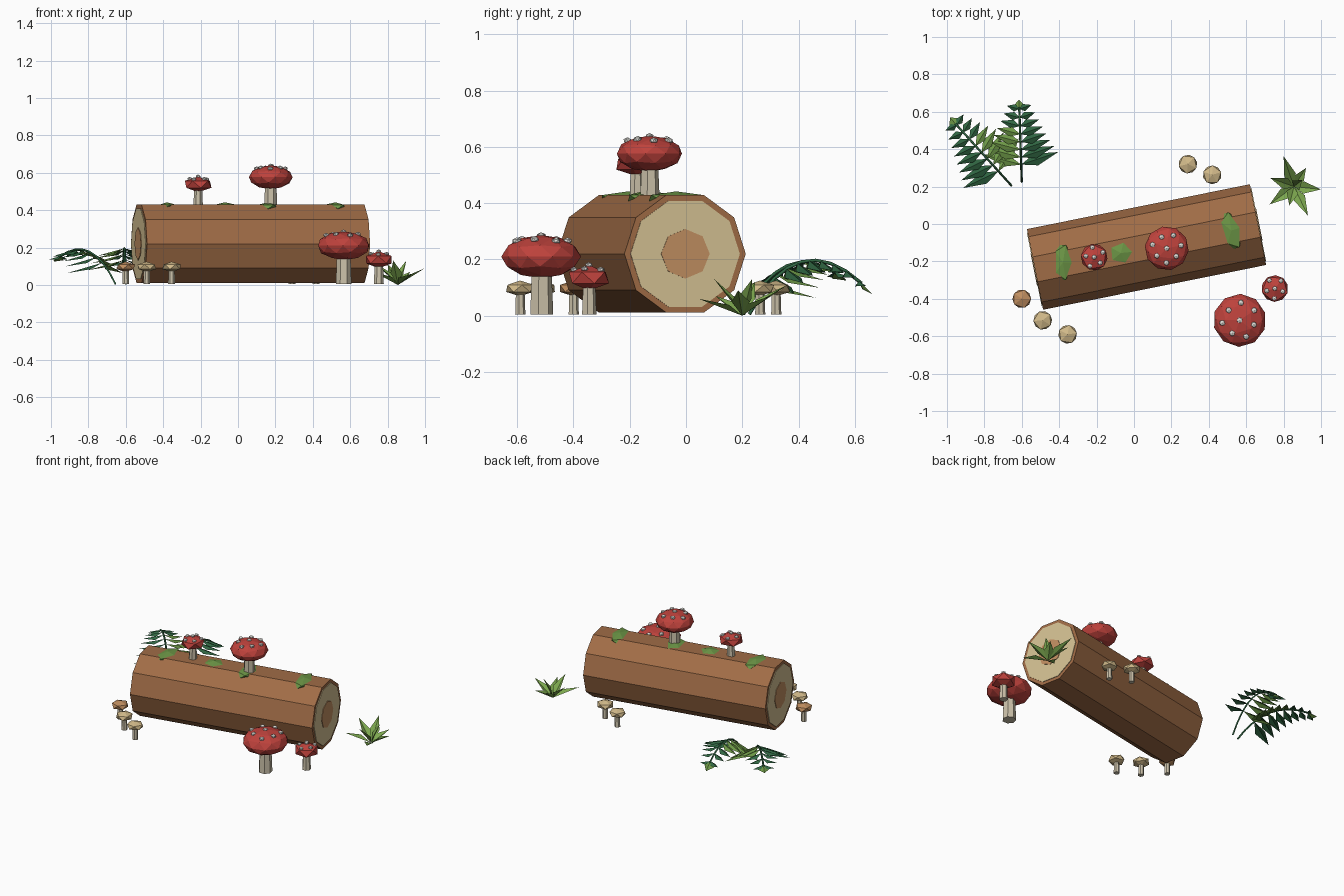
import bpy, bmesh, math, random
from mathutils import Vector, Matrix

if "Cube" in bpy.data.objects:
    bpy.data.objects.remove(bpy.data.objects["Cube"])

random.seed(4)


def mat(name, r, g, b):
    lin = [((c / 255 + 0.055) / 1.055) ** 2.4 for c in (r, g, b)]
    m = bpy.data.materials.new(name)
    m.diffuse_color = (*lin, 1)
    m.use_nodes = True
    m.node_tree.nodes["Principled BSDF"].inputs["Base Color"].default_value = m.diffuse_color
    return m


BARK = mat("bark brown", 160, 108, 70)
WOOD = mat("cut wood cream", 212, 192, 146)
TAN_ORANGE = mat("orange tan", 192, 142, 96)
MOSS = mat("moss green", 108, 150, 70)
RED = mat("cap red", 190, 66, 60)
SPOT = mat("spot white", 222, 220, 214)
STEM = mat("stem ivory", 204, 194, 170)
TAN = mat("cap tan", 210, 186, 138)
FERN = mat("fern dark green", 48, 102, 66)
GRASS = mat("leaf bright green", 126, 170, 80)


def finish(bm, name, *mats):
    me = bpy.data.meshes.new(name)
    bm.to_mesh(me)
    bm.free()
    ob = bpy.data.objects.new(name, me)
    for m in mats:
        me.materials.append(m)
    bpy.context.collection.objects.link(ob)
    return ob


def prism(name, n, r0, r1, length, m, matrix):
    """n-sided prism along local x, starting at the origin."""
    bm = bmesh.new()
    rings = []
    for x, r in ((0, r0), (length, r1)):
        rings.append([bm.verts.new((x, r * math.cos(2 * math.pi * i / n), r * math.sin(2 * math.pi * i / n)))
                      for i in range(n)])
    for i in range(n):
        j = (i + 1) % n
        bm.faces.new((rings[0][i], rings[0][j], rings[1][j], rings[1][i]))
    bm.faces.new(rings[0])
    bm.faces.new(rings[1])
    bmesh.ops.recalc_face_normals(bm, faces=bm.faces)
    bm.transform(matrix)
    return finish(bm, name, m)


def blob(name, sub, loc, scale, m, turn=0.0):
    bm = bmesh.new()
    bmesh.ops.create_icosphere(bm, subdivisions=sub, radius=1)
    bm.transform(Matrix.Translation(loc) @ Matrix.Rotation(turn, 4, 'Z') @ Matrix.Diagonal((*scale, 1)))
    return finish(bm, name, m)


# Log with cut ends
TURN = math.radians(11.35)
LEN = 1.216
frame = Matrix.Translation((0.067, -0.123, 0.22)) @ Matrix.Rotation(TURN, 4, 'Z')


def along(x):
    return frame @ Matrix.Translation((x, 0, 0))


prism("log_bark", 10, 0.22, 0.22, LEN, BARK, along(-LEN / 2))
for side, tag in ((-1, "left"), (1, "right")):
    end = side * LEN / 2
    prism("cut_end_" + tag, 10, 0.198, 0.198, side * 0.004, WOOD, along(end))
    prism("heartwood_" + tag, 8, 0.088, 0.088, side * 0.007, TAN_ORANGE, along(end))

# Moss patches on top of the log
for i, (x, y, a, b) in enumerate([(-0.38, -0.205, 0.055, 0.11), (-0.07, -0.155, 0.07, 0.065),
                                  (0.16, -0.12, 0.06, 0.10), (0.52, -0.035, 0.055, 0.115)]):
    blob(f"moss_patch_{i}", 1, (x, y, 0.418), (a, b, 0.024), MOSS, 0.1 * i)


# Mushrooms
def stem(name, x, y, z0, z1, r):
    up = Matrix.Translation((x, y, z0)) @ Matrix.Rotation(-math.pi / 2, 4, 'Y')
    prism(name, 7, r, r * 0.85, z1 - z0, STEM, up)


def red_mushroom(name, x, y, z0, zc, r, h, rs, sub, turn):
    stem(name + "_stem", x, y, z0, zc - h * 0.45, rs)
    blob(name + "_cap", sub, (x, y, zc), (r, r, h), RED, turn)
    s = 0.010 + 0.05 * r
    for k in range(8 if sub > 1 else 6):
        n = 7 if sub > 1 else 5
        f = 0 if k == 0 else (0.66 if k % 2 else 0.56)
        a = turn + 2 * math.pi * k / n
        z = zc + h * (math.sqrt(1 - f * f) * (0.96 if sub > 1 else 0.84 if f else 1))
        blob(f"{name}_spot_{k}", 1, (x + r * f * math.cos(a), y + r * f * math.sin(a), z), (s, s, s * 0.75), SPOT, a)


red_mushroom("log_large_mushroom", 0.175, -0.13, 0.42, 0.576, 0.118, 0.064, 0.036, 2, 0.2)
red_mushroom("log_small_mushroom", -0.213, -0.177, 0.42, 0.538, 0.080, 0.042, 0.026, 1, 0.5)
red_mushroom("ground_large_mushroom", 0.565, -0.515, 0.005, 0.21, 0.142, 0.077, 0.043, 2, 0.6)
red_mushroom("ground_small_mushroom", 0.753, -0.345, 0.005, 0.135, 0.080, 0.045, 0.027, 1, 0.9)

for i, (x, y, m) in enumerate([(-0.60, -0.40, TAN_ORANGE), (-0.488, -0.515, TAN), (-0.355, -0.59, TAN),
                               (0.288, 0.32, TAN), (0.418, 0.263, TAN)]):
    stem(f"tan_mushroom_stem_{i}", x, y, 0.005, 0.09, 0.019)
    blob(f"tan_mushroom_cap_{i}", 1, (x, y, 0.097), (0.056, 0.056, 0.028), m, i * 0.7)


# Leaves: folded diamonds with a raised midrib
def leaf(bm, base, tip, width, fold, mi=0, where=0.42):
    base, tip = Vector(base), Vector(tip)
    d = tip - base
    side = d.cross(Vector((0, 0, 1))).normalized() * width / 2
    up = side.cross(d).normalized()
    up *= 1 if up.z > 0 else -1
    mid = base + d * where
    b, t = bm.verts.new(base), bm.verts.new(tip)
    ridge = bm.verts.new(mid)
    for s in (1, -1):
        w = bm.verts.new(mid + side * s + up * fold)
        for tri in ((b, ridge, w), (ridge, t, w)):
            f = bm.faces.new(tri)
            f.material_index = mi
            f.normal_update()
            if f.normal.z < 0:
                f.normal_flip()


def frond(name, p0, p1, peak, green_side):
    p0, p1 = Vector(p0), Vector(p1)
    ctrl = p0.lerp(p1, 0.42)
    ctrl.z = peak

    def at(t):
        return p0 * (1 - t) ** 2 + ctrl * 2 * t * (1 - t) + p1 * t * t

    fwd = (p1 - p0)
    fwd.z = 0
    fwd.normalize()
    right = Vector((fwd.y, -fwd.x, 0))
    bm = bmesh.new()
    n = 8
    for i in range(n):
        t = 0.24 + 0.66 * i / (n - 1)
        size = 0.20 - 0.135 * i / (n - 1)
        for s in (-1, 1):
            tip = at(t) + right * s * size + fwd * size * 0.3 - Vector((0, 0, size * 0.28))
            leaf(bm, at(t), tip, 0.028 + size * 0.19, -0.012, 1 if s == green_side and i < 5 else 0)
    leaf(bm, at(0.9), p1, 0.07, -0.012, 1)
    finish(bm, name + "_leaflets", FERN, MOSS)
    cu = bpy.data.curves.new(name + "_stalk", 'CURVE')
    cu.dimensions = '3D'
    cu.bevel_depth = 0.006
    cu.bevel_resolution = 0
    sp = cu.splines.new('POLY')
    sp.points.add(8)
    for i, p in enumerate(sp.points):
        p.co = (*at(0.92 * i / 8), 1)
    cu.materials.append(FERN)
    bpy.context.collection.objects.link(bpy.data.objects.new(name + "_stalk", cu))


frond("fern_frond_back", (-0.60, 0.225, 0.005), (-0.615, 0.665, 0.075), 0.35, -1)
frond("fern_frond_left", (-0.655, 0.205, 0.005), (-0.985, 0.57, 0.125), 0.30, 1)

# Bright leafy rosette
bm = bmesh.new()
c = Vector((0.855, 0.2, 0))
for x, y, z in [(0.80, 0.362, 0.11), (0.92, 0.30, 0.07), (1.0, 0.185, 0.09), (0.93, 0.045, 0.06),
                (0.83, 0.10, 0.13), (0.725, 0.105, 0.07), (0.73, 0.245, 0.12), (0.90, 0.235, 0.13)]:
    leaf(bm, c, (x, y, z), 0.065, 0.014)
finish(bm, "leafy_rosette", GRASS)
